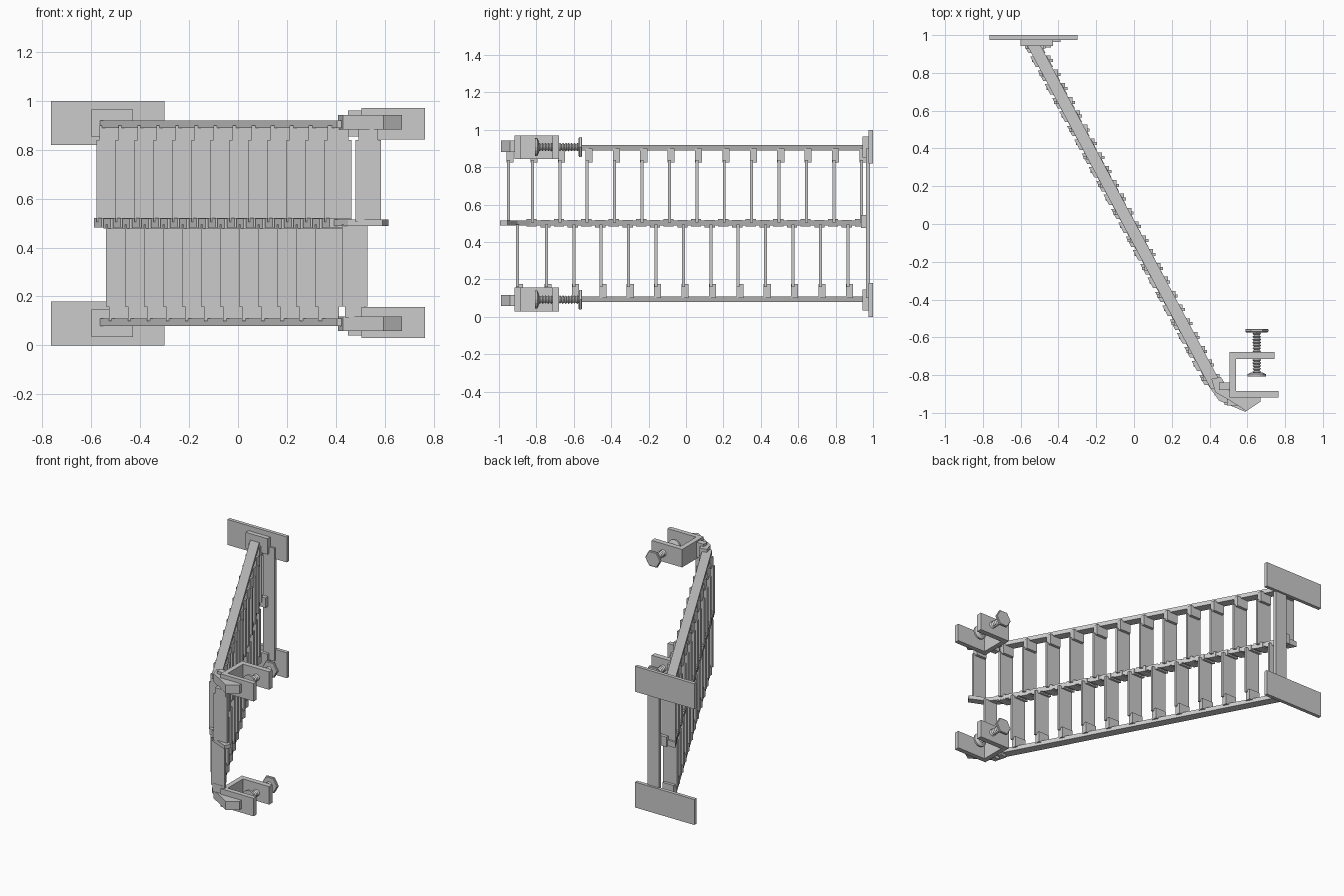
import bpy, bmesh, math
from mathutils import Vector, Matrix

if "Cube" in bpy.data.objects:
    bpy.data.objects.remove(bpy.data.objects["Cube"])


def finish(name, bm):
    bmesh.ops.recalc_face_normals(bm, faces=bm.faces)
    me = bpy.data.meshes.new(name)
    bm.to_mesh(me)
    bm.free()
    ob = bpy.data.objects.new(name, me)
    bpy.context.collection.objects.link(ob)
    return ob


def prism(name, pts, z0, z1):
    """Extrude a plan-view outline between two heights."""
    bm = bmesh.new()
    f = bm.faces.new([bm.verts.new((x, y, z0)) for x, y in pts])
    r = bmesh.ops.extrude_face_region(bm, geom=[f])
    vs = [g for g in r["geom"] if isinstance(g, bmesh.types.BMVert)]
    bmesh.ops.translate(bm, verts=vs, vec=(0, 0, z1 - z0))
    return finish(name, bm)


def box(name, x0, x1, y0, y1, z0, z1):
    return prism(name, [(x0, y0), (x1, y0), (x1, y1), (x0, y1)], z0, z1)


def lathe_y(name, prof, x, z, n, turn=0.0):
    """Spin (radius, y) points about an axis along y."""
    bm = bmesh.new()
    rings = []
    for r, y in prof:
        rings.append([bm.verts.new((x + r * math.cos(turn + 2 * math.pi * i / n), y,
                                    z + r * math.sin(turn + 2 * math.pi * i / n)))
                      for i in range(n)])
    for a, b in zip(rings, rings[1:]):
        for i in range(n):
            j = (i + 1) % n
            bm.faces.new((a[i], a[j], b[j], b[i]))
    bm.faces.new(rings[0])
    bm.faces.new(rings[-1])
    return finish(name, bm)


A, B = Vector((-0.53, 0.945)), Vector((0.44, -0.87))
D = (B - A).normalized()
N = Vector((-D.y, D.x))          # points to +x side of the rail


def along(c, length, width):
    """Parallelogram cut square to y at its ends, running along the rail."""
    dx, dy = D.x / abs(D.y) * length / 2, length / 2
    w = width / 2 / abs(D.y)
    return [(c[0] - dx - w, c[1] + dy), (c[0] - dx + w, c[1] + dy),
            (c[0] + dx + w, c[1] - dy), (c[0] + dx - w, c[1] - dy)]


def span(z0, z1, top):
    """Mirror a height range for the bottom half."""
    return (z0, z1) if top else (1 - z1, 1 - z0)


# top and bottom rails
mid, ln = (A + B) / 2, A.y - B.y
for top in (True, False):
    prism("rail_top" if top else "rail_bottom", along(mid, ln, 0.062), *span(0.89, 0.92, top))

# middle rail with its bent free end
prism("rail_middle", [(-0.565, 0.945), (-0.495, 0.945), (0.455, -0.835), (0.505, -0.90),
                      (0.615, -0.955), (0.59, -0.995), (0.45, -0.935), (0.39, -0.85)],
      0.488, 0.514)

# slats with their clips at both ends
for top, x0, y0, n, last in ((True, -0.578, 0.937, 13, (0.48, -0.95)),
                             (False, -0.540, 0.865, 12, (0.425, -0.90))):
    places = [(x0 + 0.0777 * i, y0 - 0.1465 * i) for i in range(n)] + [last]
    row = "upper" if top else "lower"
    for i, (x, y) in enumerate(places):
        w = 0.11 if i < n else 0.105
        box(f"{row}_slat", x, x + w, y - 0.008, y + 0.008, *span(0.505, 0.84, top))
        lift = 0.9 if i < n else 0.885
        box(f"{row}_slat_clip", x + 0.012, x + w - 0.012, y - 0.01, y + 0.028,
            *span(0.825, lift, top))
        if i < n:
            prism(f"{row}_middle_clip", along((x + 0.05, y - 0.005), 0.055, 0.08),
                  *span(0.482, 0.522, top))

# wall post and middle lug
box("wall_post", -0.48, -0.39, 0.963, 0.985, 0.1, 0.9)
box("middle_lug", -0.525, -0.44, 0.935, 0.968, 0.475, 0.545)

for top in (True, False):
    # wall plates
    box("wall_plate", -0.765, -0.30, 0.975, 1.0, *span(0.82, 1.0, top))
    box("wall_mount", -0.60, -0.43, 0.943, 0.978, *span(0.853, 0.965, top))

    # hinge between rail and clamp
    prism("hinge_arm", [(0.41, -0.82), (0.46, -0.81), (0.51, -0.89), (0.67, -0.905),
                        (0.67, -0.94), (0.595, -0.99), (0.50, -0.93), (0.43, -0.89)],
          *span(0.882, 0.942, top))
    box("hinge_block", 0.45, 0.51, -0.88, -0.84, *span(0.855, 0.96, top))

    # clamp bracket
    prism("clamp", [(0.505, -0.918), (0.765, -0.918), (0.765, -0.885), (0.54, -0.885),
                    (0.54, -0.715), (0.745, -0.715), (0.745, -0.678), (0.505, -0.678)],
          *span(0.843, 0.97, top))

    # clamp screw, pad and knob
    zc = 0.908 if top else 0.092
    thread = []
    for k in range(14):
        y = -0.79 + k * 0.0155
        thread += [(0.015, y), (0.023, y + 0.00775)]
    thread.append((0.015, -0.572))
    lathe_y("clamp_screw", thread, 0.65, zc, 16)
    lathe_y("clamp_pad", [(0.048, -0.808), (0.048, -0.795), (0.028, -0.785)], 0.65, zc, 16)
    lathe_y("clamp_knob", [(0.056, -0.574), (0.061, -0.57), (0.061, -0.559), (0.056, -0.555)],
            0.65, zc, 6)
